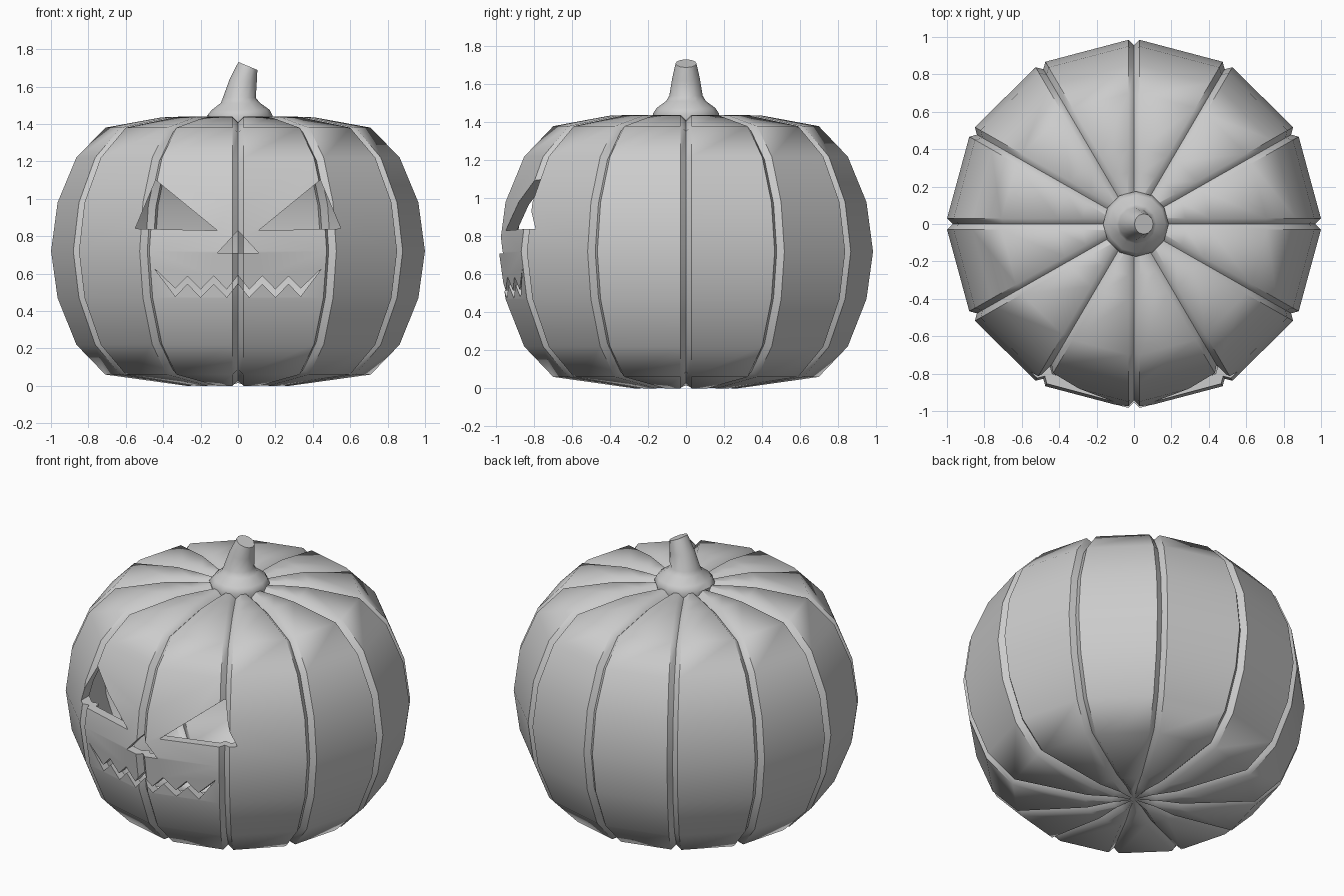
import bpy, bmesh, math
from mathutils import Vector

if "Cube" in bpy.data.objects:
    bpy.data.objects.remove(bpy.data.objects["Cube"], do_unlink=True)

LOBES = 12
WALL = 0.06
GROOVE = 0.03

grey = bpy.data.materials.new("plain grey")
grey.use_nodes = True
grey.diffuse_color = (0.6, 0.6, 0.6, 1)
grey.node_tree.nodes["Principled BSDF"].inputs["Base Color"].default_value = grey.diffuse_color


def finish(name, bm):
    mesh = bpy.data.meshes.new(name)
    bm.to_mesh(mesh)
    bm.free()
    mesh.materials.append(grey)
    obj = bpy.data.objects.new(name, mesh)
    bpy.context.collection.objects.link(obj)
    return obj


def smooth(obj, degrees):
    bpy.ops.object.select_all(action="DESELECT")
    obj.select_set(True)
    bpy.context.view_layer.objects.active = obj
    bpy.ops.object.shade_smooth_by_angle(angle=math.radians(degrees))


def loft(bm, rings, flip=False):
    """Bridge rings of vertices with quads."""
    for low, high in zip(rings, rings[1:]):
        n = len(low)
        for i in range(n):
            j = (i + 1) % n
            quad = [low[i], low[j], high[j], high[i]]
            bm.faces.new(quad[::-1] if flip else quad)


def fan(bm, ring, z, flip):
    """Close a ring with triangles to a pole."""
    pole = bm.verts.new((0, 0, z))
    for a, b in zip(ring, ring[1:] + ring[:1]):
        bm.faces.new((b, a, pole) if flip else (a, b, pole))


# Pumpkin profile: radius, height
PROFILE = [Vector(p) for p in (
    (0.13, 0.005), (0.28, 0.0), (0.71, 0.06), (0.865, 0.22), (0.965, 0.47), (1.0, 0.72),
    (0.965, 0.98), (0.865, 1.22), (0.71, 1.38), (0.41, 1.435), (0.28, 1.44), (0.13, 1.44))]


def profile_normal(i):
    before, after = PROFILE[max(i - 1, 0)], PROFILE[min(i + 1, len(PROFILE) - 1)]
    t = (after - before).normalized()
    return Vector((t.y, -t.x))


def pumpkin_skin(bm, inset, flip):
    """One closed skin with a narrow groove between neighbouring lobes."""
    rings = []
    for i, p in enumerate(PROFILE):
        normal = profile_normal(i)
        edge = p - normal * inset
        valley = edge - normal * GROOVE
        half = math.asin(GROOVE / max(edge.x, 0.125))
        ring = []
        for k in range(LOBES):
            for side in (-1, 0, 1):
                a = math.tau * k / LOBES + side * half
                q = edge if side else valley
                ring.append(bm.verts.new((q.x * math.cos(a), 0.985 * q.x * math.sin(a), q.y)))
        rings.append(ring)
    loft(bm, rings, flip)
    fan(bm, rings[0], PROFILE[0].y + inset + 0.01, not flip)
    fan(bm, rings[-1], PROFILE[-1].y - inset - 0.01, flip)


# Hollow pumpkin: outer skin and inner skin
bm = bmesh.new()
pumpkin_skin(bm, 0, False)
pumpkin_skin(bm, WALL, True)
pumpkin = finish("pumpkin_shell", bm)

# Carved face outlines: x, z
eye = [(0.11, 0.83), (0.55, 0.84), (0.44, 1.1)]
nose = [(-0.11, 0.71), (0.11, 0.71), (0, 0.83)]
half_mouth = [(0.06, 0.515), (0.13, 0.587), (0.2, 0.515), (0.27, 0.587), (0.335, 0.52)]
top_lip = [(-x, z) for x, z in half_mouth[::-1]] + [(0, 0.59)] + half_mouth
corners = [(-0.45, 0.63), (0.45, 0.63)]
mouth = [corners[0]] + [(x, z - 0.042) for x, z in top_lip] + [corners[1]] + top_lip[::-1]

# Cut each outline through the front wall only
bm = bmesh.new()
for outline in (eye, [(-x, z) for x, z in eye[::-1]], nose, mouth):
    face = bm.faces.new([bm.verts.new((x, -1.2, z)) for x, z in outline])
    ext = bmesh.ops.extrude_face_region(bm, geom=[face])
    moved = [g for g in ext["geom"] if isinstance(g, bmesh.types.BMVert)]
    bmesh.ops.translate(bm, verts=moved, vec=(0, 0.75, 0))
bmesh.ops.recalc_face_normals(bm, faces=bm.faces)
cutter = finish("face_cutter", bm)
cutter.hide_render = True

cut = pumpkin.modifiers.new("carve", "BOOLEAN")
cut.operation = "DIFFERENCE"
cut.solver = "EXACT"
cut.object = cutter
bpy.context.view_layer.objects.active = pumpkin
bpy.ops.object.modifier_apply(modifier=cut.name)
bpy.data.objects.remove(cutter, do_unlink=True)
smooth(pumpkin, 50)

# Stem: centre x, height, radius, tilt of each section
bm = bmesh.new()
rings = []
for cx, z, r, tilt in ((0.01, 1.40, 0.165, 0), (0.01, 1.445, 0.175, 0), (0.015, 1.475, 0.155, 0),
                       (0.013, 1.512, 0.105, 0), (0.007, 1.54, 0.088, 0),
                       (0.028, 1.63, 0.073, 0.15), (0.053, 1.71, 0.055, 0.4)):
    ring = []
    for k in range(LOBES):
        a = math.tau * k / LOBES
        u = r * math.cos(a)
        ring.append(bm.verts.new((cx + u * math.cos(tilt), r * math.sin(a), z - u * math.sin(tilt))))
    rings.append(ring)
loft(bm, rings)
bm.faces.new(rings[0][::-1])
bm.faces.new(rings[-1])
smooth(finish("stem", bm), 50)
